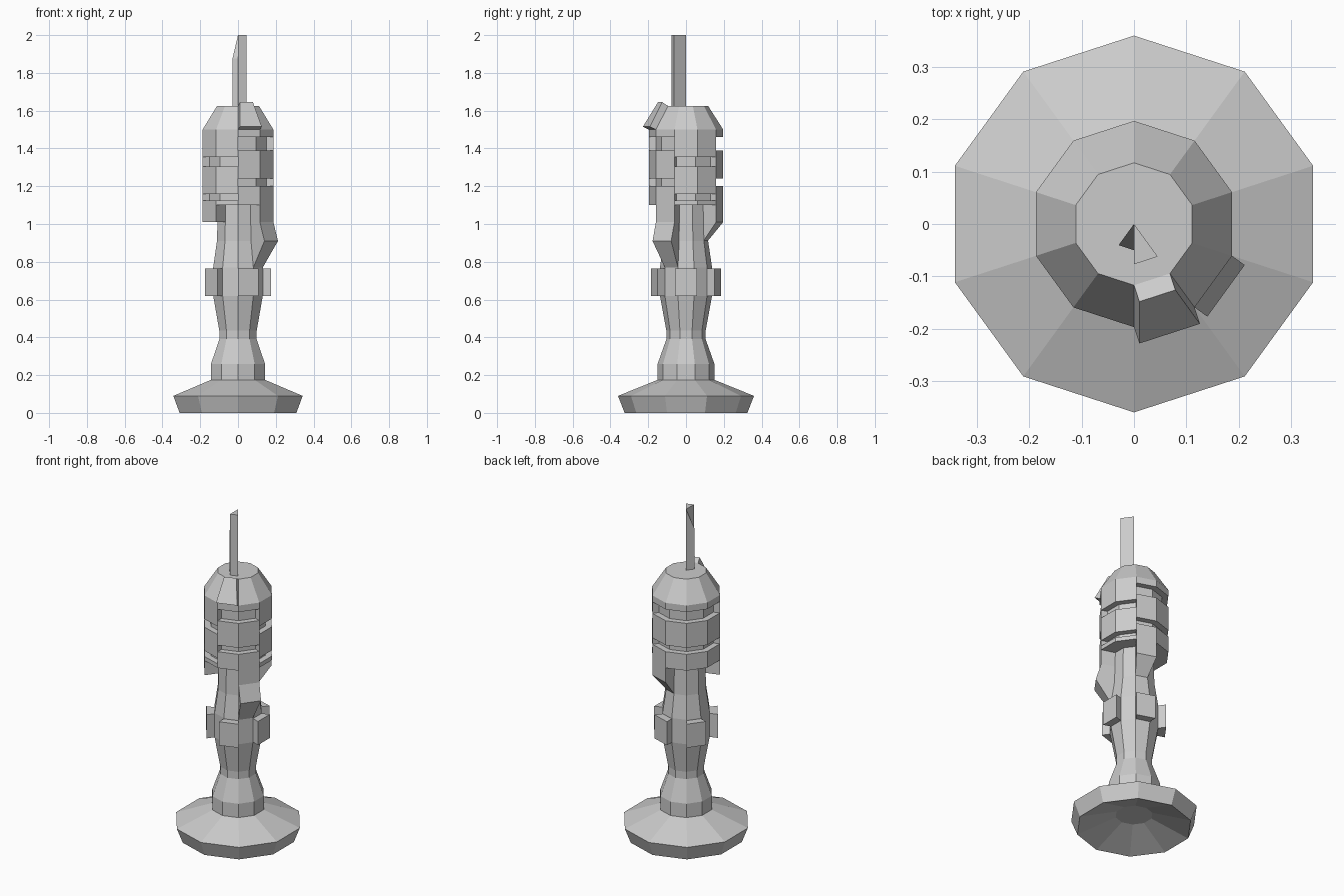
import bpy, bmesh
from math import sin, cos, radians

if "Cube" in bpy.data.objects:
    bpy.data.objects.remove(bpy.data.objects["Cube"])

N = 10
STEP = 36


def ang(i):
    # face i spans ang(i)..ang(i+1); face 0 starts at the front corner
    return radians(-90 + STEP * i)


def finish(name, bm):
    bmesh.ops.recalc_face_normals(bm, faces=bm.faces)
    me = bpy.data.meshes.new(name)
    bm.to_mesh(me)
    bm.free()
    ob = bpy.data.objects.new(name, me)
    bpy.context.collection.objects.link(ob)
    return ob


def lathe(name, profile):
    """Ten-sided turned solid, capped at both ends."""
    bm = bmesh.new()
    rings = [[bm.verts.new((r * cos(ang(i)), r * sin(ang(i)), z)) for i in range(N)]
             for r, z in profile]
    for a, b in zip(rings, rings[1:]):
        for i in range(N):
            j = (i + 1) % N
            bm.faces.new((a[i], a[j], b[j], b[i]))
    bm.faces.new(rings[0])
    bm.faces.new(rings[-1])
    return finish(name, bm)


def sector(name, face, profile):
    """Solid over one side of the decagon; profile points are (radius, z[, push outward])."""
    bm = bmesh.new()
    mid = (ang(face) + ang(face + 1)) / 2
    ends = []
    for a in (ang(face), ang(face + 1)):
        ring = []
        for p in profile:
            r, z = p[:2]
            off = p[2] if len(p) > 2 else 0
            ring.append(bm.verts.new((r * cos(a) + off * cos(mid), r * sin(a) + off * sin(mid), z)))
        ends.append(ring)
    a, b = ends
    for i in range(len(a)):
        j = (i + 1) % len(a)
        bm.faces.new((a[i], a[j], b[j], b[i]))
    bm.faces.new(a)
    bm.faces.new(b)
    bmesh.ops.remove_doubles(bm, verts=bm.verts, dist=1e-5)
    return finish(name, bm)


# Flared foot, hollowed underneath, with stem, core and domed cap
lathe("body", [(.105, .08), (.325, 0), (.36, .09), (.15, .175), (.15, .26), (.104, .39),
               (.104, .435), (.138, .62), (.138, .77), (.117, .91), (.112, 1.10),
               (.16, 1.10), (.16, 1.50), (.197, 1.50), (.117, 1.625)])

# Collar blocks on every other side
for f in range(0, N, 2):
    sector(f"collar_block_{f}", f, [(.12, .62), (.185, .62), (.185, .765), (.12, .765)])

# Outer panels, split by two staggered sets of grooves
OUT, INN = .197, .105
GROOVES_LOW = [(1.355, 1.305), (1.16, 1.125)]
GROOVES_HIGH = [(1.46, 1.39), (1.24, 1.20)]
for f in range(N):
    grooves = GROOVES_LOW if f in (2, 3, 8, 9) else GROOVES_HIGH
    long_side = f in (1, 4, 8)
    edges = [1.50] + [z for g in grooves for z in g] + [1.01 if long_side else 1.10]
    for k in range(0, 6, 2):
        top, bottom = edges[k], edges[k + 1]
        sector(f"panel_{f}_{k // 2}", f, [(INN, bottom), (OUT, bottom), (OUT, top), (INN, top)])

# Flared lip below the front right panel, and sloped foot below the back panel
sector("flared_lip", 1, [(.10, .77), (.138, .77), (OUT, .91, .03), (OUT, 1.01), (.10, 1.01)])
sector("sloped_foot", 4, [(.10, .91), (.115, .91), (OUT, 1.01), (.10, 1.01)])

# Raised plate on the front of the dome
flap = sector("dome_plate", 0, [(.197, 1.50), (.197, 1.515, .033), (.117, 1.645, .033), (.117, 1.625)])

# Spike on top: tall wedge plus a smaller wedge with slanted tip
sector("spike_main", 0, [(0, 1.62), (.077, 1.62), (.077, 2.0), (0, 2.0)])
sector("spike_side", 9, [(0, 1.62), (.05, 1.62), (.05, 1.875), (0, 2.0)])
